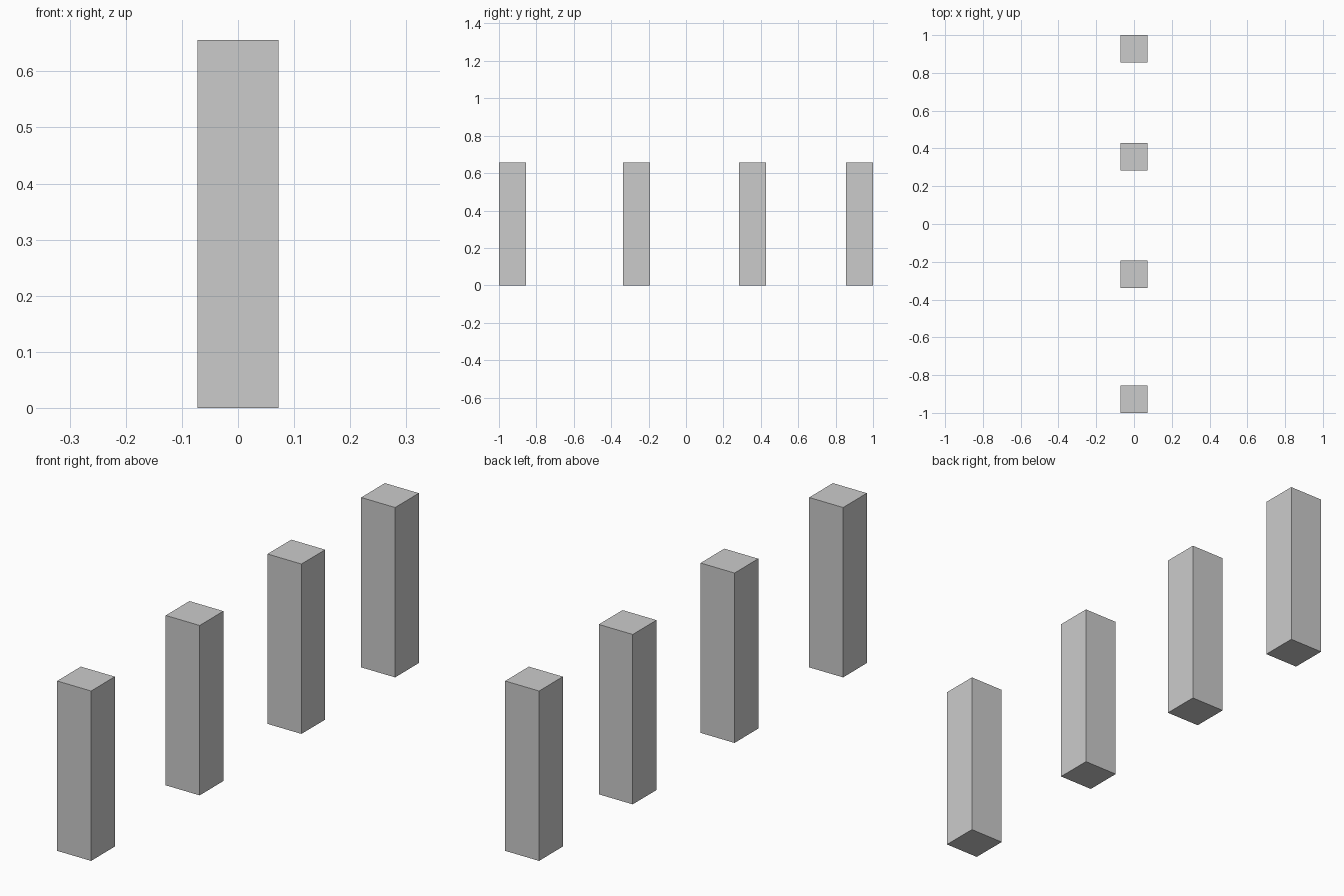
import bpy

if "Cube" in bpy.data.objects:
    bpy.data.objects.remove(bpy.data.objects["Cube"])

WIDTH, HEIGHT = 0.145, 0.656
# Post centres along y, front to back (uneven spacing)
CENTRES = (-0.9275, -0.265, 0.356, 0.9275)


def add_post(name, y):
    bpy.ops.mesh.primitive_cube_add(size=1, location=(0, y, HEIGHT / 2))
    post = bpy.context.object
    post.name = name
    post.scale = (WIDTH, WIDTH, HEIGHT)
    bpy.ops.object.transform_apply(location=False, rotation=False, scale=True)


# Row of square posts
for i, y in enumerate(CENTRES, 1):
    add_post(f"square_post_{i}", y)
